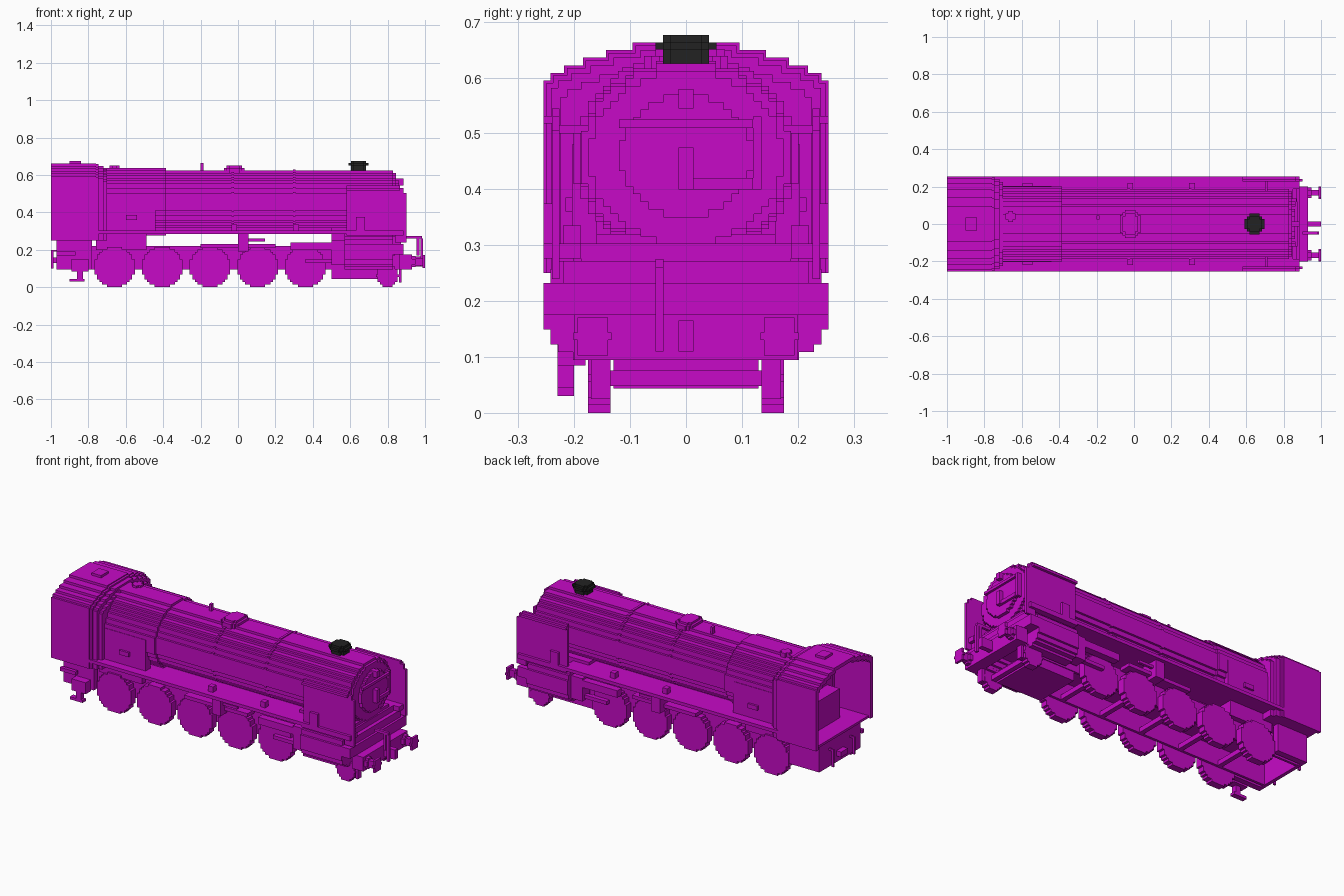
import bpy, bmesh, math
from mathutils import Vector

cube = bpy.data.objects.get("Cube")
if cube:
    bpy.data.objects.remove(cube, do_unlink=True)


def material(name, rgb):
    mat = bpy.data.materials.new(name)
    mat.use_nodes = True
    mat.diffuse_color = (*rgb, 1)
    mat.node_tree.nodes["Principled BSDF"].inputs["Base Color"].default_value = (*rgb, 1)
    return mat


MAGENTA = material("magenta paint", (.57, .003, .57))
BLACK = material("chimney black", (.016, .016, .016))

# Shared levels and stations
STEP = .0135
REAR, NOSE = -1, 1
CAB_WALL = -.76
FIREBOX_END = -.385
SMOKEBOX, SMOKEBOX_END = .58, .83
WIDTH = .255
BOARD = .29
BOARD_TOP = BOARD + STEP
FRAME_LOW, FRAME_HIGH = .095, .22
FRAME_Y = .135
WHEEL_Y = FRAME_Y + 3 * STEP
BOILER_Z, BOILER_Y, BOILER_H = .457, .188, .168
BOILER_TOP = BOILER_Z + BOILER_H
BEAM_TOP = .176
CAB_BASE = .25
SIDES = {"front": -1, "back": 1}


def prism(name, outline, axis, start, end, mat=MAGENTA):
    """Extrude an outline along an axis."""
    place = {"x": lambda u, v: Vector((start, u, v)),
             "y": lambda u, v: Vector((u, start, v)),
             "z": lambda u, v: Vector((u, v, start))}[axis]
    shift = Vector([end - start if axis == c else 0 for c in "xyz"])
    bm = bmesh.new()
    face = bm.faces.new([bm.verts.new(place(*p)) for p in outline])
    grown = bmesh.ops.extrude_face_region(bm, geom=[face])["geom"]
    bmesh.ops.translate(bm, vec=shift,
                        verts=[g for g in grown if isinstance(g, bmesh.types.BMVert)])
    bmesh.ops.recalc_face_normals(bm, faces=bm.faces)
    mesh = bpy.data.meshes.new(name)
    bm.to_mesh(mesh)
    bm.free()
    mesh.materials.append(mat)
    bpy.context.collection.objects.link(bpy.data.objects.new(name, mesh))


def box(name, left, right, near, far, low, high):
    outline = [(left, near), (right, near), (right, far), (left, far)]
    prism(name, outline, "z", low, high)


def slab(name, left, right, half, low, high):
    """Box centred across the engine."""
    box(name, left, right, -half, half, low, high)


def pair(name, left, right, inner, outer, low, high):
    """Matching boxes on both long sides."""
    for side, s in SIDES.items():
        box(f"{side}_{name}", left, right, *sorted((s * inner, s * outer)), low, high)


def mirrored(half):
    return half + [(-u, v) for u, v in reversed(half)]


def stepped(cu, cv, ru, rv):
    """Blocky ellipse outline made of equal rows."""
    rows = max(3, round(2 * rv / STEP))
    height = 2 * rv / rows
    widths = []
    for i in range(rows):
        t = (2 * i + 1) / rows - 1
        widths.append(min(ru, max(1, round(ru * math.sqrt(1 - t * t) / STEP)) * STEP))
    half = []
    for i, w in enumerate(widths):
        if i == 0 or widths[i - 1] != w:
            half.append((w, i * height - rv))
        if i == rows - 1 or widths[i + 1] != w:
            half.append((w, (i + 1) * height - rv))
    return [(cu + u, cv + v) for u, v in mirrored(half)]


def ring(name, start, end, grow=0):
    outline = stepped(0, BOILER_Z, BOILER_Y + grow, BOILER_H + grow)
    prism(name, outline, "x", start, end)


def disc(name, x, y, rx, ry, low, high, mat=MAGENTA):
    prism(name, stepped(x, y, rx, ry), "z", low, high, mat)


def roof(inset):
    """Half outline of the stepped cab roof."""
    half, low = [], CAB_BASE
    for k in range(6):
        w = WIDTH * (1 - (k / 6.7) ** 1.6) - inset
        high = .595 + k * STEP - inset
        half += [(w, low), (w, high)]
        low = high
    return half


# Boiler, firebox and smokebox
ring("boiler", FIREBOX_END, SMOKEBOX)
ring("smokebox", SMOKEBOX, SMOKEBOX_END)
ring("smokebox_rim", SMOKEBOX_END, SMOKEBOX_END + STEP, -STEP)
ring("firebox", CAB_WALL, FIREBOX_END, STEP)
prism("smokebox_door", stepped(0, .46, .12, .11), "x", SMOKEBOX_END, .862)
pair("firebox_side", CAB_WALL, -.44, .16, .204, BOARD, .48)
pair("firebox_panel", -.6, -.54, .2, .216, .36, .385)
for x in (-.035, .295):
    ring("boiler_band", x, x + STEP, .005)
    pair("board_fitting", x, x + .03, BOILER_Y, FRAME_HIGH, BOARD, .335)

# Smokebox door handles
slab("door_handle", .85, .885, STEP, .4, .475)
slab("lamp_bracket", .84, .885, STEP, .545, .58)
box("door_lever", .86, .875, 0, .12, .4, .42)
box("door_hinge", .84, .87, .12, FRAME_Y, .4, .53)
slab("door_strap", .86, .875, .12, .51, .525)

# Fittings on top
disc("dome", -.02, 0, .06, .075, .6, BOILER_TOP + STEP)
disc("dome_cap", -.02, 0, .045, .055, BOILER_TOP, .65)
box("whistle", -.2, -.185, .025, .045, .6, .663)
disc("safety_valve", -.66, .04, .03, .03, .6, .65)
disc("chimney", .645, 0, .041, .041, BOILER_TOP, .676, BLACK)
disc("chimney_rim", .645, 0, .055, .055, .65, .663, BLACK)

# Cab shell open at the rear
shell, hollow = roof(0), roof(.02)
prism("cab_shell", mirrored(shell) + list(reversed(mirrored(hollow))), "x", REAR, CAB_WALL)
prism("cab_wall", mirrored(roof(.005)), "x", CAB_WALL - STEP, CAB_WALL + STEP)
prism("cab_collar", mirrored(roof(STEP)), "x", CAB_WALL, -.72)
prism("firebox_collar", mirrored(roof(.03)), "x", CAB_WALL, -.7)
slab("cab_floor", REAR + STEP, CAB_WALL, .24, CAB_BASE, CAB_BASE + STEP)
slab("roof_hatch", -.9, -.84, .034, .65, .676)
prism("backhead", stepped(0, .44, .18, .165), "x", -.8, CAB_WALL)
slab("fire_door", -.88, -.79, .13, CAB_BASE, .43)

# Running board and underbody
slab("running_board", CAB_WALL, .6, WIDTH, BOARD - .005, BOARD_TOP)
slab("ash_pan", CAB_WALL, -.49, .165, .2, BOARD_TOP)
slab("smokebox_saddle", .5, .84, .16, .17, .32)

# Smoke deflectors with a stepped leading corner
FLAP_TOP = .545
flap = [(.9, .24), (.9, .505), (.885, .505), (.885, .53), (.865, .53), (.865, FLAP_TOP),
        (SMOKEBOX, FLAP_TOP), (SMOKEBOX, BOARD), (.84, BOARD), (.84, .24)]
for side, s in SIDES.items():
    prism(f"{side}_smoke_deflector", flap, "y", s * .226, s * .24)
pair("deflector_rim", SMOKEBOX, .865, .24, WIDTH, FLAP_TOP - 2 * STEP, FLAP_TOP - STEP)
pair("deflector_foot", SMOKEBOX, .885, BOILER_Y, WIDTH, BOARD - STEP, BOARD_TOP)
pair("deflector_step", .63, .68, .24, WIDTH, BOARD, .375)
pair("deflector_stay", .7, .715, .17, .23, .5, .515)

# Main frame, open below
pair("frame_plate", -.97, .88, FRAME_Y - STEP, FRAME_Y, FRAME_LOW, FRAME_HIGH)
pair("rear_frame_side", -.97, -.78, .15, .185, FRAME_LOW, CAB_BASE)
slab("rear_frame_end", -.97, -.95, .185, FRAME_LOW, CAB_BASE)
slab("frame_deck", CAB_WALL, .5, FRAME_Y, .2, FRAME_HIGH)
slab("truck", .5, .78, .13, .044, .11)

# Wheels and axles
drivers = [(-.66 + .255 * i, .108) for i in range(5)]
for x, r in drivers + [(.8, .062)]:
    for side, s in SIDES.items():
        prism(f"{side}_wheel", stepped(x, r, r, r), "y", s * FRAME_Y, s * WHEEL_Y)
    slab("axle", x - STEP, x + STEP, FRAME_Y, r - STEP, r + STEP)

# Cylinders and valve gear
for side, s in SIDES.items():
    prism(f"{side}_cylinder", stepped(s * .175, .19, .08, FRAME_LOW), "x", .57, SMOKEBOX_END)
pair("cylinder_cover", .5, .57, .15, FRAME_HIGH, .12, CAB_BASE)
pair("slide_bar", .28, .5, .18, FRAME_HIGH, .2, .24)
pair("piston_rod", .36, .5, WHEEL_Y, .2, .13, .15)
pair("gear_bracket", 0, .055, FRAME_Y, .235, .19, BOARD)
pair("gear_link", .05, .145, .2, .215, .245, .26)
pair("gear_beam", -.2, .2, FRAME_Y, .2, .21, .23)

# Nose platform, beam, buffers and coupling
slab("nose_platform", .82, .885, WIDTH, BEAM_TOP, .232)
slab("nose_step", .82, .872, FRAME_HIGH, .23, .272)
slab("nose_upper_step", .82, .85, BOILER_Y, .27, BOARD_TOP)
slab("buffer_beam", .86, .93, .2, FRAME_LOW, BEAM_TOP)
for side, s in SIDES.items():
    for part, r, start, end in (("socket", .03, .9, .95), ("shank", .02, .9, NOSE - STEP),
                                ("head", .034, NOSE - STEP, NOSE)):
        prism(f"{side}_buffer_{part}", stepped(s * .167, .137, r, r), "x", start, end)
slab("coupling_hook", .9, NOSE, STEP, .11, .165)
HOSE = (-.055, -.04)
box("hose_stand", .955, .97, *HOSE, .17, .275)
box("hose_top", .9, .985, *HOSE, .26, .275)
box("hose_drop", .975, .99, *HOSE, .11, .26)
pair("guard_iron", .86, .875, FRAME_Y, .17, .025, .1)

# Rear pipes and injector
pair("rear_pipe", REAR, REAR + STEP, .09, .1, .1, .2)
pair("rear_pipe_top", REAR, -.96, .09, .1, .19, .2)
slab("rear_drawbar", REAR, -.96, .03, .13, .16)
box("injector", -.89, -.8, -.23, -.18, .085, .15)
box("injector_drop", -.86, -.83, -.23, -.2, .04, .09)
box("injector_foot", -.9, -.82, -.23, -.2, .03, .045)
box("injector_pipe", -.97, -.87, -.22, -.2, .17, .19)
